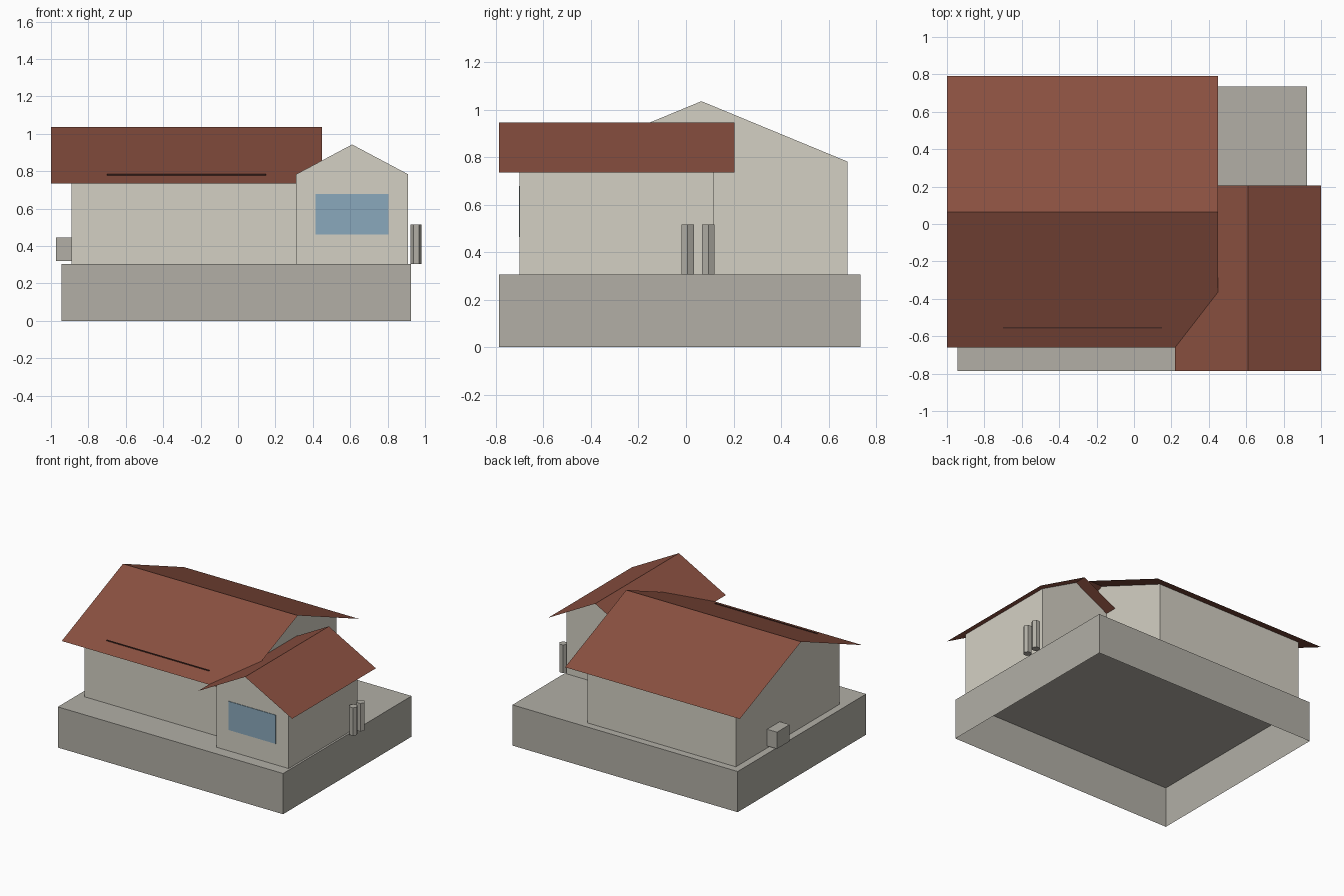
import bpy, bmesh, math
from mathutils import Vector

cube = bpy.data.objects.get("Cube")
if cube:
    bpy.data.objects.remove(cube, do_unlink=True)


def material(name, rgb):
    # sRGB bytes to linear
    lin = [((c / 255 + 0.055) / 1.055) ** 2.4 for c in rgb] + [1.0]
    m = bpy.data.materials.new(name)
    m.use_nodes = True
    m.diffuse_color = lin
    m.node_tree.nodes["Principled BSDF"].inputs["Base Color"].default_value = lin
    return m


CONCRETE = material("concrete grey", (178, 175, 166))
PLASTER = material("cream plaster", (212, 208, 196))
ROOF = material("red brown roof", (138, 80, 64))
GLASS = material("window blue", (138, 169, 188))
TRIM = material("dark trim", (70, 42, 36))


def finish(name, bm, mat):
    mesh = bpy.data.meshes.new(name)
    bm.to_mesh(mesh)
    bm.free()
    mesh.materials.append(mat)
    obj = bpy.data.objects.new(name, mesh)
    bpy.context.collection.objects.link(obj)
    return obj


def box(name, lo, hi, mat, open_bottom=False):
    lo, hi = Vector(lo), Vector(hi)
    bm = bmesh.new()
    bmesh.ops.create_cube(bm, size=1)
    for v in bm.verts:
        v.co = (lo + hi) / 2 + v.co * (hi - lo)
    if open_bottom:
        under = [f for f in bm.faces if f.normal.z < -0.9]
        bmesh.ops.delete(bm, geom=under, context='FACES_ONLY')
    return finish(name, bm, mat)


def sweep(name, profile, start, end, along_x, mat, caps):
    # Sweep an open (across, z) profile along x or y, optionally capping the ends
    bm = bmesh.new()
    rows = []
    for t in (start, end):
        rows.append([bm.verts.new((t, a, z) if along_x else (a, t, z)) for a, z in profile])
    for i in range(len(profile) - 1):
        bm.faces.new((rows[0][i], rows[0][i + 1], rows[1][i + 1], rows[1][i]))
    if caps:
        # Side walls and gables only: the roof sheet closes the top
        ridge = [f for f in bm.faces if abs(f.normal.z) > 0.1]
        for row in rows:
            bm.faces.new(row)
        bm.normal_update()
        ridge = [f for f in bm.faces if abs(f.normal.z) > 0.1]
        bmesh.ops.delete(bm, geom=ridge, context='FACES_ONLY')
    bmesh.ops.recalc_face_normals(bm, faces=bm.faces)
    if not caps:
        bm.normal_update()
        down = [f for f in bm.faces if f.normal.z < 0]
        bmesh.ops.reverse_faces(bm, faces=down)
    return finish(name, bm, mat)


FLOOR, EAVE = 0.305, 0.735


def gabled_block(name, centre, peak, half_roof, half_wall, roof_ends, wall_ends, along_x):
    slope = (peak - EAVE) / half_roof
    top = peak - slope * half_wall
    c = centre
    sweep(name + "_roof", [(c - half_roof, EAVE), (c, peak), (c + half_roof, EAVE)],
          *roof_ends, along_x, ROOF, False)
    sweep(name + "_walls", [(c - half_wall, FLOOR), (c - half_wall, top), (c, peak - 0.002),
                            (c + half_wall, top), (c + half_wall, FLOOR)],
          *wall_ends, along_x, PLASTER, True)


# Foundation, hollow underneath
box("foundation", (-0.943, -0.787, 0), (0.925, 0.735, FLOOR), CONCRETE, open_bottom=True)

# Main house and front wing
gabled_block("main_house", 0.065, 1.037, 0.725, 0.615, (-1, 0.45), (-0.89, 0.34), True)
gabled_block("front_wing", 0.61, 0.945, 0.39, 0.30, (-0.787, 0.205), (-0.70, 0.115), False)

# Wing window and thin strip on the front roof slope
box("wing_window", (0.415, -0.704, 0.463), (0.805, -0.699, 0.678), GLASS)
box("roof_strip", (-0.70, -0.558, 0.776), (0.15, -0.55, 0.784), TRIM)

# Outdoor unit on the right wall
box("wall_unit", (-0.972, 0.16, 0.32), (-0.89, 0.31, 0.445), CONCRETE)

# Pair of six-sided tanks beside the wing
for label, y in (("front", 0.007), ("rear", 0.094)):
    bm = bmesh.new()
    bmesh.ops.create_cone(bm, cap_ends=True, segments=6, radius1=0.03, radius2=0.03, depth=0.21)
    # Put a corner of the hexagon on the x axis
    corner = max(bm.verts, key=lambda v: v.co.x).co
    turn = -math.atan2(corner.y, corner.x)
    for v in bm.verts:
        x, w = v.co.x, v.co.y
        v.co = (0.952 + x * math.cos(turn) - w * math.sin(turn),
                y + x * math.sin(turn) + w * math.cos(turn), v.co.z + FLOOR + 0.105)
    finish(label + "_tank", bm, CONCRETE)
